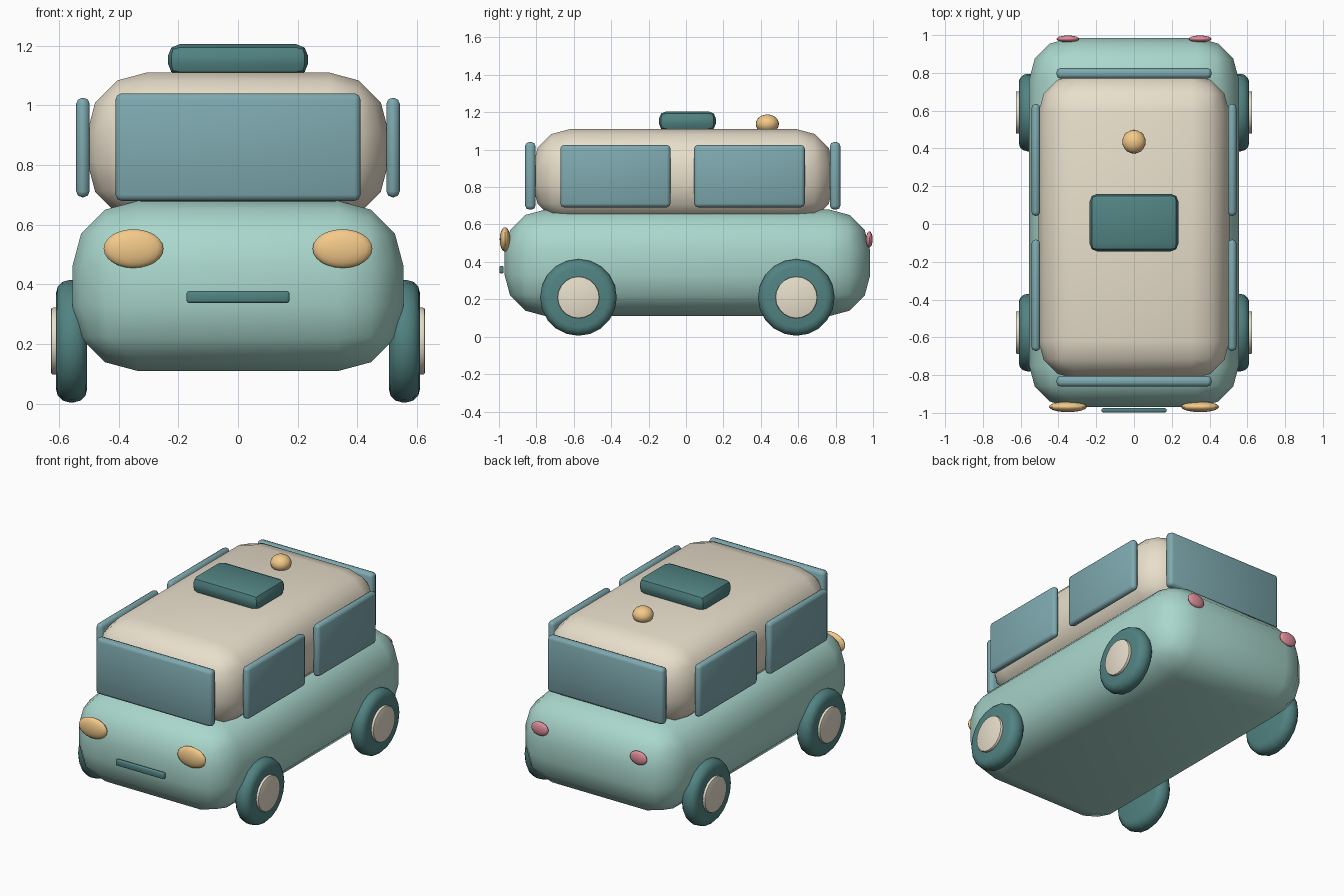
import bpy, bmesh, math
from mathutils import Matrix

if "Cube" in bpy.data.objects:
    bpy.data.objects.remove(bpy.data.objects["Cube"])


def material(name, r, g, b):
    m = bpy.data.materials.new(name)
    m.diffuse_color = tuple((c / 255) ** 2.2 for c in (r, g, b)) + (1,)
    m.use_nodes = True
    m.node_tree.nodes["Principled BSDF"].inputs["Base Color"].default_value = m.diffuse_color
    return m


MINT = material("mint", 168, 214, 203)
CREAM = material("cream", 232, 222, 202)
GLASS = material("glass", 125, 168, 174)
TEAL = material("teal", 82, 130, 129)
AMBER = material("amber", 243, 200, 136)
PINK = material("pink", 224, 142, 155)


def finish(name, bm, mat, angle):
    bmesh.ops.recalc_face_normals(bm, faces=bm.faces)
    me = bpy.data.meshes.new(name)
    bm.to_mesh(me)
    bm.free()
    me.materials.append(mat)
    ob = bpy.data.objects.new(name, me)
    bpy.context.collection.objects.link(ob)
    bpy.ops.object.select_all(action='DESELECT')
    ob.select_set(True)
    bpy.context.view_layer.objects.active = ob
    bpy.ops.object.shade_smooth_by_angle(angle=math.radians(angle))
    return ob


def rounded_box(name, x, y, z, bevel, segments, mat, angle=29):
    """Box given as (min, max) ranges, with every edge rounded."""
    bm = bmesh.new()
    bmesh.ops.create_cube(bm, size=1)
    for v in bm.verts:
        v.co = [r[0] + (c + 0.5) * (r[1] - r[0]) for c, r in zip(v.co, (x, y, z))]
    bmesh.ops.bevel(bm, geom=bm.edges[:], offset=bevel, segments=segments,
                    profile=0.5, affect='EDGES', clamp_overlap=True)
    return finish(name, bm, mat, angle)


def ellipsoid(name, centre, radii, mat):
    bm = bmesh.new()
    bmesh.ops.create_uvsphere(bm, u_segments=20, v_segments=12, radius=1)
    bmesh.ops.transform(bm, verts=bm.verts,
                        matrix=Matrix.Translation(centre) @ Matrix.Diagonal((*radii, 1)))
    return finish(name, bm, mat, 40)


def disc(name, x, y, z, radius, sides, bevel, segments, mat):
    """Cylinder along x with rounded rims; x is a (min, max) range."""
    bm = bmesh.new()
    bmesh.ops.create_cone(bm, cap_ends=True, segments=sides, radius1=radius,
                          radius2=radius, depth=abs(x[1] - x[0]))
    rims = [e for e in bm.edges if any(len(f.verts) > 4 for f in e.link_faces)]
    bmesh.ops.bevel(bm, geom=rims, offset=bevel, segments=segments,
                    profile=0.5, affect='EDGES', clamp_overlap=True)
    bmesh.ops.transform(bm, verts=bm.verts,
                        matrix=Matrix.Translation(((x[0] + x[1]) / 2, y, z))
                        @ Matrix.Rotation(math.pi / 2, 4, 'Y'))
    return finish(name, bm, mat, 35)


# Body and cabin
rounded_box("body", (-.555, .555), (-.97, .985), (.11, .68), .22, 3, MINT)
rounded_box("cabin", (-.505, .505), (-.82, .79), (.61, 1.11), .20, 3, CREAM)

# Front and rear glass
rounded_box("windshield", (-.41, .41), (-.86, -.805), (.68, 1.04), .02, 2, GLASS, 50)
rounded_box("rear_window", (-.41, .41), (.77, .825), (.68, 1.04), .02, 2, GLASS, 50)

# Roof box and beacon
rounded_box("roof_box", (-.235, .235), (-.145, .16), (1.10, 1.205), .04, 2, TEAL)
ellipsoid("roof_beacon", (0, .435, 1.138), (.062, .062, .05), AMBER)

# Grille bar
rounded_box("grille", (-.172, .172), (-.998, -.975), (.338, .378), .008, 2, TEAL, 50)

for s, side in ((-1, "left"), (1, "right")):
    # Lights
    ellipsoid(f"headlight_{side}", (s * .35, -.968, .52), (.10, .028, .065), AMBER)
    ellipsoid(f"tail_light_{side}", (s * .35, .98, .52), (.06, .018, .043), PINK)
    for y, window, end in ((-.575, (-.672, -.083), "front"), (.59, (.043, .635), "rear")):
        # Side windows
        x = sorted((s * .497, s * .542))
        rounded_box(f"{end}_window_{side}", x, window, (.692, 1.025), .02, 2, GLASS, 50)
        # Wheels and hubcaps
        disc(f"{end}_wheel_{side}", sorted((s * .505, s * .61)), y, .21, .205, 20,
             .045, 3, TEAL)
        disc(f"{end}_hubcap_{side}", sorted((s * .595, s * .626)), y, .21, .112, 20,
             .006, 2, CREAM)
